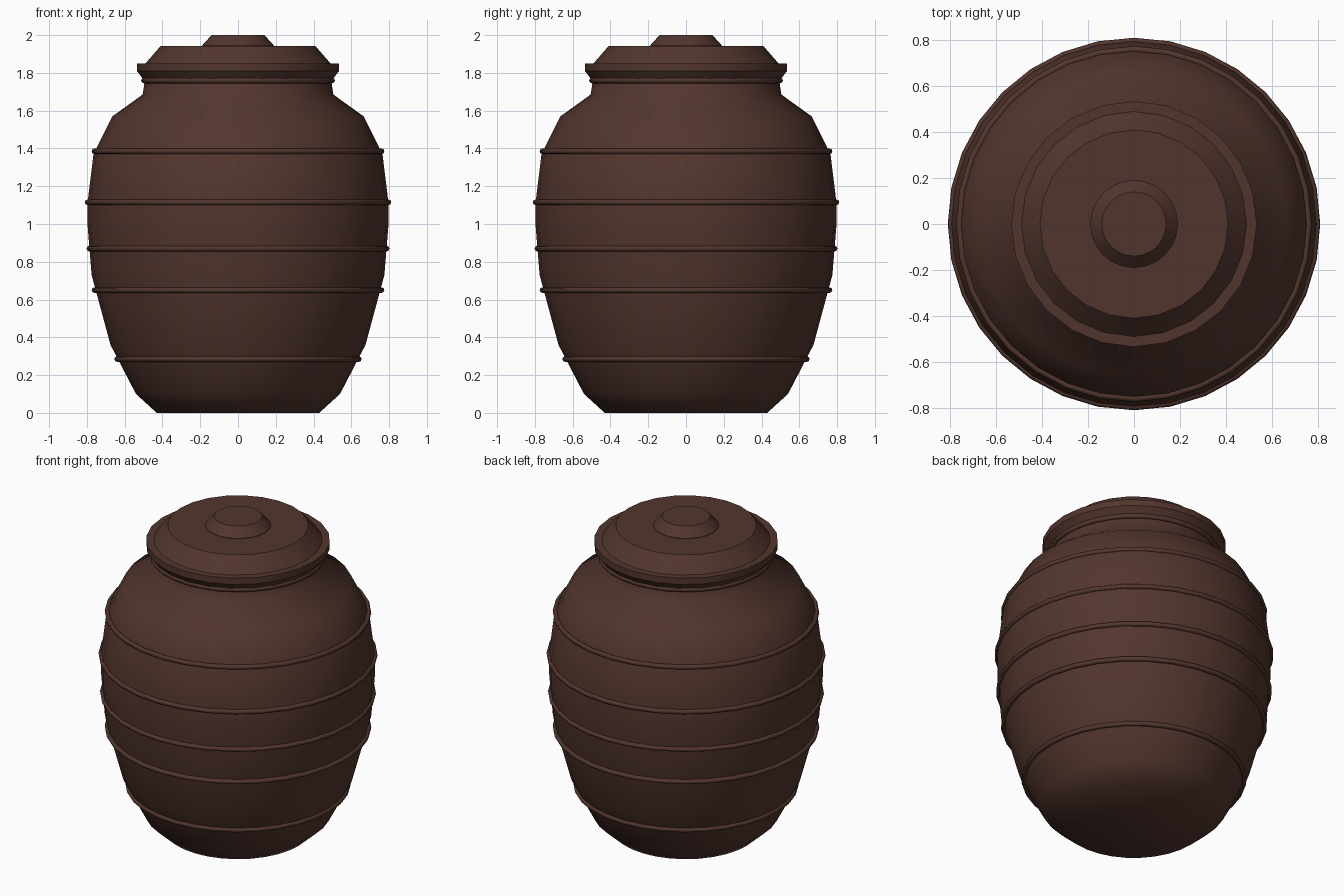
import bpy
import math

cube = bpy.data.objects.get("Cube")
if cube:
    bpy.data.objects.remove(cube, do_unlink=True)

# Single clay colour
CLAY = (0.085, 0.036, 0.027, 1.0)
clay = bpy.data.materials.new("dark brown clay")
clay.use_nodes = True
clay.diffuse_color = CLAY
clay.node_tree.nodes["Principled BSDF"].inputs["Base Color"].default_value = CLAY


def finish(obj, name, angle):
    obj.name = name
    obj.data.materials.append(clay)
    bpy.ops.object.select_all(action="DESELECT")
    obj.select_set(True)
    bpy.context.view_layer.objects.active = obj
    bpy.ops.object.shade_smooth_by_angle(angle=math.radians(angle))


def lathe(name, profile, sides, angle):
    """Revolve a (radius, height) profile around z and cap both ends."""
    verts, faces = [], []
    for r, z in profile:
        for i in range(sides):
            a = math.tau * i / sides
            verts.append((r * math.cos(a), r * math.sin(a), z))
    for k in range(len(profile) - 1):
        for i in range(sides):
            j = (i + 1) % sides
            low, high = k * sides, (k + 1) * sides
            faces.append((low + i, low + j, high + j, high + i))
    faces.append(tuple(reversed(range(sides))))
    faces.append(tuple(range(len(verts) - sides, len(verts))))
    mesh = bpy.data.meshes.new(name)
    mesh.from_pydata(verts, [], faces)
    obj = bpy.data.objects.new(name, mesh)
    bpy.context.collection.objects.link(obj)
    finish(obj, name, angle)


def ring(name, radius, z, thickness=0.015):
    bpy.ops.mesh.primitive_torus_add(
        major_radius=radius, minor_radius=thickness, major_segments=32,
        minor_segments=8, location=(0, 0, z))
    finish(bpy.context.object, name, 60)


# Bulging jar body with neck
lathe("jar_body", [
    (0.43, 0), (0.54, 0.10), (0.675, 0.36), (0.775, 0.73), (0.797, 1.0),
    (0.797, 1.11), (0.765, 1.37), (0.665, 1.57), (0.505, 1.685),
    (0.49, 1.78)], 32, 60)

# Raised bands around the body and the neck
for number, (radius, z) in enumerate([
        (0.64, 0.285), (0.76, 0.65), (0.787, 0.87),
        (0.796, 1.115), (0.76, 1.385)], 1):
    ring(f"body_band_{number}", radius, z)
ring("neck_band", 0.498, 1.76)

# Lid with overhanging rim, and its knob
lathe("lid", [
    (0.505, 1.77), (0.535, 1.81), (0.535, 1.85), (0.49, 1.85),
    (0.41, 1.942)], 24, 35)
lathe("lid_knob", [(0.19, 1.935), (0.19, 1.945), (0.14, 2.0)], 24, 35)
